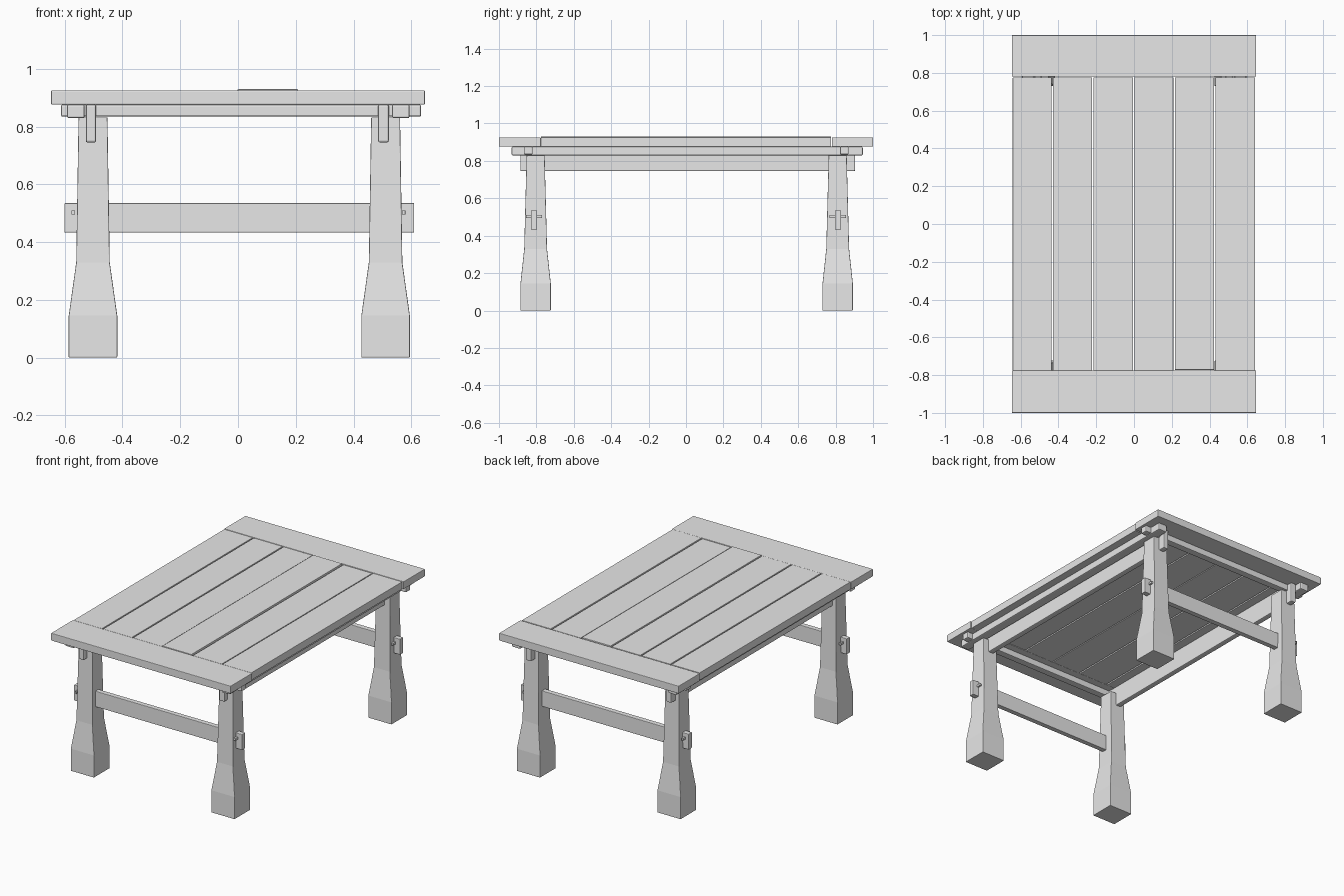
import bpy, bmesh

if "Cube" in bpy.data.objects:
    bpy.data.objects.remove(bpy.data.objects["Cube"])

wood = bpy.data.materials.new("grey_wood")
wood.diffuse_color = (0.8, 0.8, 0.8, 1.0)
wood.use_nodes = True
wood.node_tree.nodes["Principled BSDF"].inputs["Base Color"].default_value = wood.diffuse_color


def finish(name, bm, bevel):
    bmesh.ops.recalc_face_normals(bm, faces=bm.faces)
    mesh = bpy.data.meshes.new(name)
    bm.to_mesh(mesh)
    bm.free()
    mesh.materials.append(wood)
    obj = bpy.data.objects.new(name, mesh)
    bpy.context.collection.objects.link(obj)
    if bevel:
        mod = obj.modifiers.new("soft_edges", 'BEVEL')
        mod.width = bevel
        mod.segments = 2
        mod.limit_method = 'ANGLE'
    return obj


def loft(name, rings, bevel=0.003):
    """Stack of rectangles (x0, x1, y0, y1, z) joined into a closed solid."""
    bm = bmesh.new()
    loops = [[bm.verts.new((x, y, z)) for x, y in
              ((x0, y0), (x1, y0), (x1, y1), (x0, y1))]
             for x0, x1, y0, y1, z in rings]
    for a, b in zip(loops, loops[1:]):
        for i in range(4):
            j = (i + 1) % 4
            bm.faces.new((a[i], a[j], b[j], b[i]))
    bm.faces.new(loops[0])
    bm.faces.new(loops[-1])
    return finish(name, bm, bevel)


def box(name, x, y, z, bevel=0.003):
    return loft(name, [(*x, *y, z[0]), (*x, *y, z[1])], bevel)


# Table top: two end boards across, six planks lengthwise
box("front_end_board", (-0.647, 0.647), (-1.0, -0.776), (0.876, 0.925))
box("back_end_board", (-0.647, 0.647), (0.781, 1.0), (0.876, 0.925))
planks = [(-0.642, -0.437, -0.776, 0.925), (-0.429, -0.222, -0.776, 0.925),
          (-0.214, -0.006, -0.776, 0.925), (-0.001, 0.208, -0.776, 0.929),
          (0.216, 0.424, -0.772, 0.923), (0.431, 0.640, -0.776, 0.925)]
for i, (x0, x1, y0, top) in enumerate(planks):
    box(f"plank_{i + 1}", (x0, x1), (y0, 0.776), (0.876, top), 0.002)

# Legs: square foot, flared shoulder, slim tapering post
leg_profile = [(0.0, 0.084, 0.081), (0.145, 0.084, 0.081),
               (0.33, 0.058, 0.061), (0.832, 0.050, 0.048)]
for side, cx in (("left", -0.502), ("right", 0.511)):
    for end, cy in (("front", -0.804), ("back", 0.811)):
        loft(f"{end}_{side}_leg",
             [(cx - w, cx + w, cy - d, cy + d, z) for z, w, d in leg_profile])

# Lengthwise supports: deep rail through the legs, flat bearer beside it
for side, rail, bearer in (("left", (-0.527, -0.491), (-0.592, -0.531)),
                           ("right", (0.485, 0.522), (0.533, 0.594))):
    box(f"{side}_long_rail", rail, (-0.886, 0.904), (0.745, 0.876), 0.006)
    box(f"{side}_long_bearer", bearer, (-0.932, 0.945), (0.829, 0.876), 0.006)

# Cross bearers, stretchers through the legs, and their locking pegs
for end, beam, bar, peg in (
        ("front", (-0.867, -0.82), (-0.829, -0.796), (-0.855, -0.77)),
        ("back", (0.823, 0.87), (0.796, 0.83), (0.768, 0.855))):
    box(f"{end}_cross_bearer", (-0.613, 0.634), beam, (0.834, 0.876), 0.006)
    box(f"{end}_stretcher", (-0.601, 0.61), bar, (0.433, 0.535))
    for side, px in (("left", (-0.576, -0.564)), ("right", (0.567, 0.579))):
        box(f"{end}_{side}_peg", px, peg, (0.495, 0.51), 0.001)
